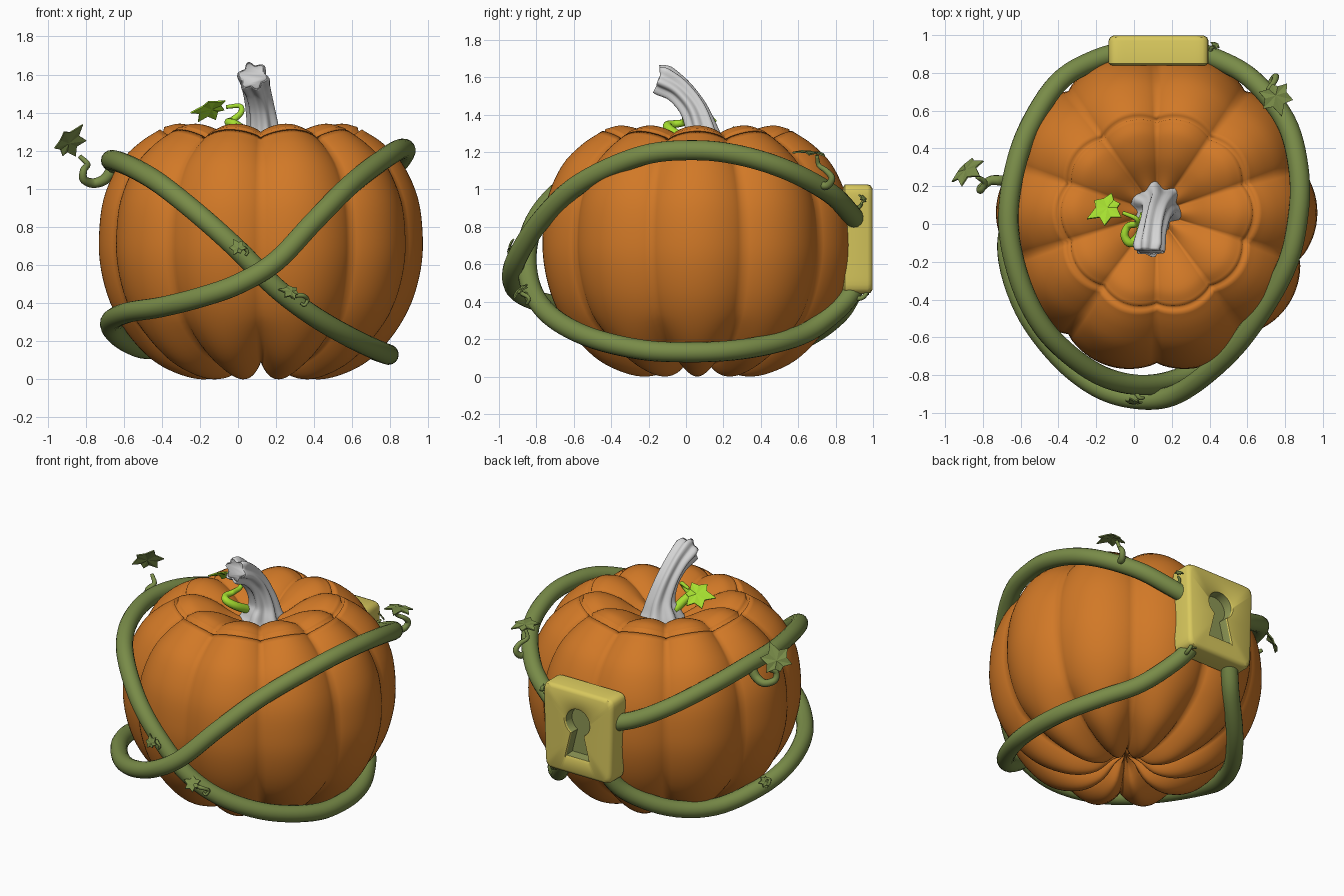
import bpy, bmesh, math
from mathutils import Vector, Matrix

if "Cube" in bpy.data.objects:
    bpy.data.objects.remove(bpy.data.objects["Cube"])


def material(name, rgb):
    m = bpy.data.materials.new(name)
    m.diffuse_color = (*rgb, 1)
    m.use_nodes = True
    m.node_tree.nodes["Principled BSDF"].inputs["Base Color"].default_value = m.diffuse_color
    return m


ORANGE = material("pumpkin_orange", (0.64, 0.19, 0.02))
GREY = material("stem_grey", (0.66, 0.66, 0.66))
GREEN = material("vine_green", (0.19, 0.26, 0.065))
LIME = material("fresh_lime", (0.38, 0.74, 0.03))
YELLOW = material("lock_yellow", (0.69, 0.58, 0.11))
OLIVE = material("keyhole_olive", (0.27, 0.31, 0.09))


def spline(pts, n):
    """Catmull-Rom samples through points of any dimension."""
    pts = [Vector(p) for p in pts]
    p = [pts[0] * 2 - pts[1]] + pts + [pts[-1] * 2 - pts[-2]]
    out = []
    for i in range(1, len(p) - 2):
        a, b, c, d = p[i - 1:i + 3]
        for k in range(n):
            t = k / n
            out.append((b * 2 + (c - a) * t + (a * 2 - b * 5 + c * 4 - d) * t * t
                        + (b * 3 - a - c * 3 + d) * t ** 3) / 2)
    return out + [pts[-1]]


def make(name, bm, mats, smooth=True):
    bmesh.ops.recalc_face_normals(bm, faces=bm.faces)
    me = bpy.data.meshes.new(name)
    for f in bm.faces:
        f.smooth = smooth
    bm.to_mesh(me)
    bm.free()
    for m in mats:
        me.materials.append(m)
    ob = bpy.data.objects.new(name, me)
    bpy.context.collection.objects.link(ob)
    return ob


def loft(bm, rings):
    """Skin rings of equal length, close both ends; returns last wall and cap."""
    vs = [[bm.verts.new(c) for c in r] for r in rings]
    n = len(rings[0])
    walls = []
    for a, b in zip(vs, vs[1:]):
        walls.append([bm.faces.new((a[i], a[(i + 1) % n], b[(i + 1) % n], b[i])) for i in range(n)])
    bm.faces.new(vs[0][::-1])
    return walls, bm.faces.new(vs[-1])


def sweep(name, pts, mat, segs=12, n=8, ribs=0.0):
    """Tube along (x, y, z, radius) points, optionally ribbed."""
    s = spline(pts, n)
    pos = [v.to_3d() for v in s]
    rad = [v[3] for v in s]
    rings, side, last = [], None, None
    for i, p in enumerate(pos):
        t = (pos[min(i + 1, len(pos) - 1)] - pos[max(i - 1, 0)]).normalized()
        if side is None:
            side = t.orthogonal().normalized()
        else:
            side = last.rotation_difference(t) @ side
        last = t
        up = t.cross(side)
        ring = []
        for k in range(segs):
            a = 2 * math.pi * k / segs
            r = rad[i] * (1 + ribs * math.cos(6 * a + 0.5 * math.sin(i * 0.25)))
            ring.append(p + (side * math.cos(a) + up * math.sin(a)) * r)
        rings.append(ring)
    bm = bmesh.new()
    loft(bm, rings)
    return make(name, bm, [mat])


def leaf(name, centre, size, normal, tip, mat):
    """Pointed six-tip leaf facing normal, its longest point along tip."""
    z = Vector(normal).normalized()
    x = Vector(tip)
    x = (x - z * x.dot(z)).normalized()
    y = z.cross(x)
    bm = bmesh.new()
    rim = []
    for i, r in enumerate((1.15, .62, .95, .6, .9, .5, .65, .5, .9, .6, .95, .62)):
        a = i * math.pi / 6
        rim.append(Vector(centre) + (x * math.cos(a) + y * math.sin(a)) * r * size - z * size * 0.12 * (i % 2 == 0))
    t = z * 0.004
    loops = [[bm.verts.new(p + d) for p in rim] for d in (t, -t)]
    mids = [bm.verts.new(Vector(centre) + d) for d in (t, -t)]
    for i in range(12):
        j = (i + 1) % 12
        for loop, mid in zip(loops, mids):
            bm.faces.new((mid, loop[i], loop[j]))
        bm.faces.new((loops[0][i], loops[1][i], loops[1][j], loops[0][j]))
    return make(name, bm, [mat], False)


# Pumpkin: ten-lobed lathe with a carved lid groove
body = spline([(.02, .14), (.08, .11), (.18, .025), (.31, 0), (.45, .035), (.58, .11), (.7, .24),
               (.79, .4), (.84, .58), (.85, .75), (.825, .95), (.745, 1.13), (.64, 1.24), (.53, 1.312)], 4)
lid = spline([(.507, 1.325), (.42, 1.342), (.3, 1.31), (.18, 1.24), (.08, 1.19), (.01, 1.18)], 5)
rings = []
for r, z in body + [Vector((.518, 1.283))] + lid:
    ring = []
    for k in range(160):
        a = 2 * math.pi * k / 160
        depth = 0.065 + 0.07 * max(0, 1 - z / 0.3)
        f = 1 - depth * (1 - abs(math.cos(5 * a)) ** 0.8)
        ring.append((0.12 + r * f * math.cos(a), 0.06 + r * f * math.sin(a), 0.67 + (z - 0.67) * f))
    rings.append(ring)
bm = bmesh.new()
loft(bm, rings)
make("pumpkin", bm, [ORANGE])

# Stem, ribbed and leaning forward
sweep("stem", [(.12, .09, 1.16, .14), (.125, .09, 1.22, .115), (.13, .085, 1.31, .08), (.115, .04, 1.43, .067),
               (.095, -.04, 1.53, .067), (.08, -.125, 1.585, .076), (.078, -.14, 1.592, .06)], GREY, 48, 6, 0.16)

# Two vines crossing at the front and meeting under the lock
R = 0.054
upper_left = [(.02, .93, .81), (-.2, .87, .87), (-.4, .75, .97), (-.56, .5, 1.07), (-.64, .25, 1.13), (-.665, 0, 1.15),
              (-.62, -.25, 1.14), (-.53, -.47, 1.1), (-.4, -.64, 1.02), (-.2, -.79, .86), (0, -.85, .68),
              (.2, -.83, .48), (.4, -.73, .33), (.6, -.53, .215), (.75, -.25, .145), (.79, 0, .13),
              (.76, .25, .14), (.65, .48, .18), (.5, .67, .25), (.35, .85, .4), (.27, .92, .53)]
upper_right = [(.25, .93, .8), (.42, .88, .87), (.62, .77, .98), (.8, .55, 1.1), (.87, .3, 1.18), (.87, .05, 1.21),
               (.8, -.24, 1.18), (.6, -.57, 1.03), (.4, -.78, .83), (.2, -.91, .62), (0, -.925, .5),
               (-.2, -.86, .43), (-.4, -.7, .38), (-.58, -.45, .35), (-.67, -.15, .3), (-.62, .1, .22),
               (-.48, .38, .16), (-.3, .62, .2), (-.1, .82, .34), (0, .92, .52)]
for name, path in (("vine_left", upper_left), ("vine_right", upper_right)):
    sweep(name, [(*p, R) for p in path], GREEN, 16, 6)

# Tendrils: path, start and end radius, colour
tendrils = {
    "stem_tendril": ([(.06, .05, 1.24), (.03, -.06, 1.3), (-.02, -.1, 1.34), (-.05, -.06, 1.35), (-.03, -.01, 1.36),
                      (.015, .0, 1.4), (.01, .03, 1.435), (-.06, .06, 1.43)], .03, .01, LIME),
    "left_tendril": ([(-.66, .23, 1.1), (-.7, .23, 1.05), (-.76, .23, 1.03), (-.81, .19, 1.05), (-.81, .18, 1.1),
                      (-.79, .22, 1.13), (-.83, .25, 1.17)], .032, .012, GREEN),
    "right_tendril": ([(.7, .68, 1.04), (.73, .75, 1.02), (.75, .78, 1.06), (.74, .75, 1.1), (.71, .71, 1.13),
                       (.73, .7, 1.18)], .024, .01, GREEN),
    "front_curl": ([(.27, -.82, .43), (.3, -.87, .44), (.34, -.87, .44), (.365, -.84, .42), (.35, -.85, .39),
                    (.33, -.85, .4)], .015, .007, GREEN),
    "crossing_curl": ([(0, -.88, .68), (.03, -.92, .69), (.05, -.92, .67), (.04, -.92, .65)], .013, .006, GREEN),
    "lock_curl": ([(.33, .87, .42), (.35, .94, .42), (.34, .97, .46), (.32, .95, .48), (.33, .94, .45)], .014, .007, GREEN),
    "low_curl": ([(-.61, .1, .24), (-.67, .09, .24), (-.68, .06, .28), (-.65, .08, .29)], .014, .007, GREEN),
    "upper_lock_curl": ([(.4, .89, .88), (.41, .93, .91), (.43, .94, .93)], .013, .007, GREEN),
}
for name, (pts, r0, r1, mat) in tendrils.items():
    m = len(pts) - 1
    sweep(name, [(*p, r0 + (r1 - r0) * i / m) for i, p in enumerate(pts)], mat, 10, 6)

# Leaves
leaf("stem_leaf", (-.14, .085, 1.42), .108, (-.3, .5, .8), (-1, -.4, 0), LIME)
leaf("left_leaf", (-.89, .285, 1.24), .11, (-.55, .65, .5), (.5, -.1, 1), GREEN)
leaf("right_leaf", (.75, .68, 1.2), .1, (.05, .1, 1), (.3, -1, 0), GREEN)
leaf("crossing_leaf", (0, -.945, .69), .05, (-.1, -.9, .3), (-.4, 0, .8), GREEN)
leaf("front_leaf", (.28, -.89, .46), .06, (.2, -.6, .7), (-1, 0, .2), GREEN)
leaf("lock_leaf", (.43, .95, .95), .03, (.4, .6, .5), (.5, 0, 1), GREEN)
leaf("lower_lock_leaf", (.33, .965, .45), .03, (.4, .7, .2), (0, 0, 1), GREEN)
leaf("low_leaf", (-.67, .1, .28), .04, (-.7, .3, .5), (0, 1, .3), GREEN)


# Lock plate at the back with a sunken keyhole
def plate(a, inset):
    c, s = math.cos(a), math.sin(a)
    r = (abs(c / (.258 - inset)) ** 14 + abs(s / (.293 - inset)) ** 14) ** (-1 / 14)
    return r * c * (1 + 0.12 * r * s), r * s


def keyhole(a):
    c, s = math.cos(a), math.sin(a)
    t = .075 * s + math.sqrt(.0081 - (.075 * c) ** 2)
    if s < 0:
        k = abs(c) + .25 * s
        t = max(t, min(.045 / k if k > 1e-4 else 9, .17 / -s))
    return t * c, t * s


angles = [2 * math.pi * (i + .5) / 128 for i in range(128)]
rings = [[(.13 + x, y, .735 + z) for x, z in (plate(a, d) for a in angles)]
         for y, d in ((.84, .015), (.85, 0), (.97, .0), (.988, .007), (.998, .025))]
rings += [[(.13 + x * g, y, .735 + z * g) for x, z in (keyhole(a) for a in angles)]
          for y, g in ((.998, 1.1), (.99, 1.0), (.93, .96))]
bm = bmesh.new()
walls, floor = loft(bm, rings)
for f in walls[-1] + [floor]:
    f.material_index = 1
lock = make("lock_plate", bm, [YELLOW, OLIVE])
bpy.context.view_layer.objects.active = lock
lock.select_set(True)
bpy.ops.object.shade_smooth_by_angle(angle=math.radians(40))
